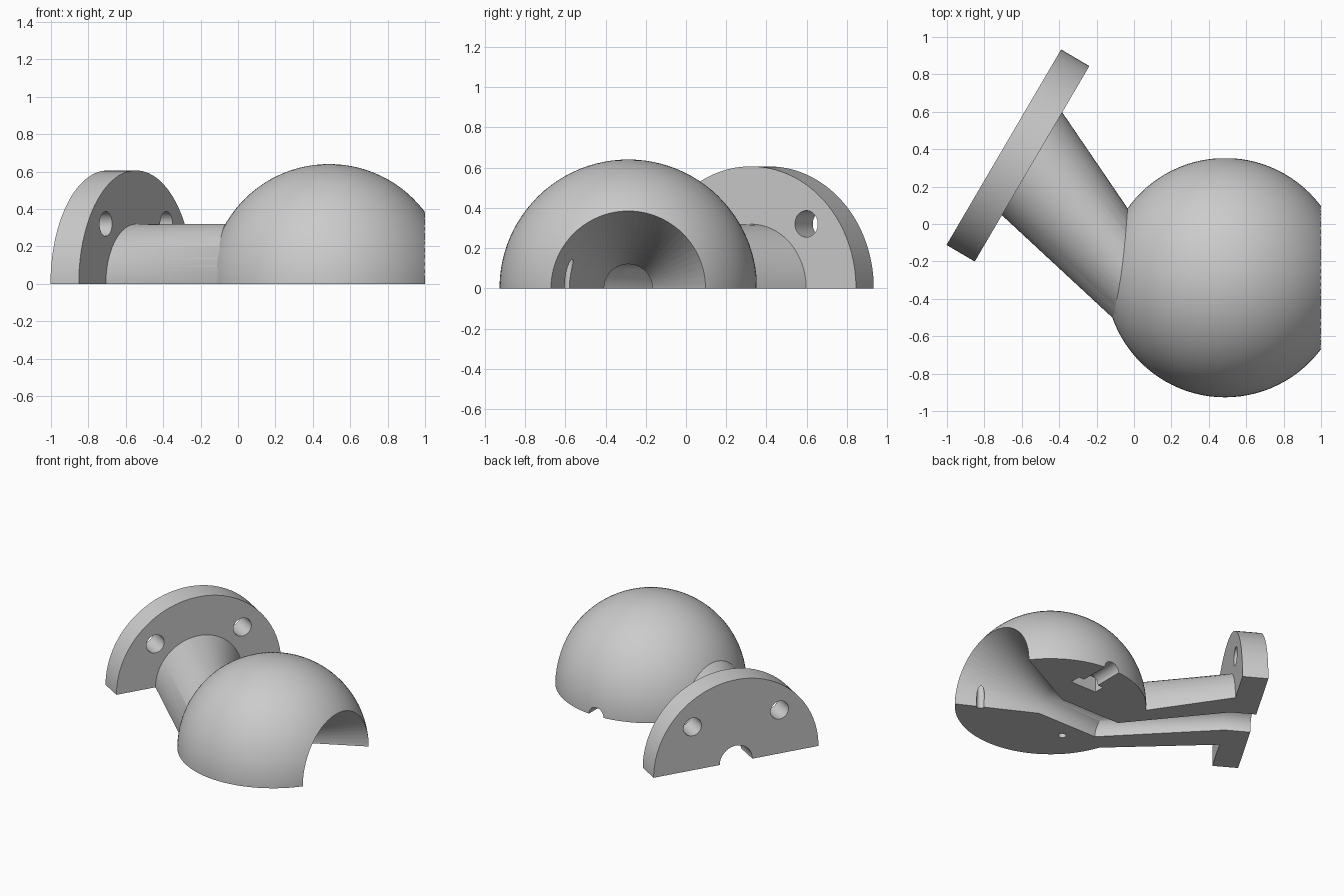
import bpy, bmesh, math
from mathutils import Vector, Matrix

old = bpy.data.objects.get("Cube")
if old:
    bpy.data.objects.remove(old, do_unlink=True)

grey = bpy.data.materials.new("light_grey")
grey.use_nodes = True
colour = (0.6, 0.6, 0.6, 1)
grey.diffuse_color = colour
grey.node_tree.nodes["Principled BSDF"].inputs["Base Color"].default_value = colour

BALL = Vector((0.487, -0.287, 0))       # ball centre
R = 0.64
FACE = Vector((-0.545, 0.322, 0))       # flange face centre, neck side
OUT = Vector((-0.863, 0.506, 0)).normalized()
SIDE = Vector((-OUT.y, OUT.x, 0))
X, Y, Z = Vector((1, 0, 0)), Vector((0, 1, 0)), Vector((0, 0, 1))
NECK_END = Vector((0.0, BALL.y, 0))


def make(name, bm):
    bmesh.ops.recalc_face_normals(bm, faces=bm.faces)
    mesh = bpy.data.meshes.new(name)
    bm.to_mesh(mesh)
    bm.free()
    mesh.materials.append(grey)
    ob = bpy.data.objects.new(name, mesh)
    bpy.context.collection.objects.link(ob)
    return ob


def loft(name, rings, n=64):
    """Closed skin through discs given as (centre, axis, radius)."""
    bm = bmesh.new()
    loops = []
    for centre, axis, r in rings:
        across = X if abs(axis.z) > 0.9 else Z.cross(axis)
        up = axis.cross(across)
        angles = [2 * math.pi * (i + 0.5) / n for i in range(n)]
        loops.append([bm.verts.new(centre + r * (math.cos(t) * across + math.sin(t) * up))
                      for t in angles])
    bm.faces.new(loops[0])
    bm.faces.new(loops[-1])
    for a, b in zip(loops, loops[1:]):
        for i in range(n):
            j = (i + 1) % n
            bm.faces.new((a[i], a[j], b[j]))
            bm.faces.new((a[i], b[j], b[i]))
    return make(name, bm)


def rod(name, a, b, r):
    d = (b - a).normalized()
    return loft(name, [(a, d, r), (b, d, r)], 32)


def box(name, centre, size):
    bm = bmesh.new()
    bmesh.ops.create_cube(bm, size=1, matrix=Matrix.Translation(centre) @ Matrix.Diagonal((*size, 1)))
    return make(name, bm)


# Ball, with an odd ring count so no ring lies on the cutting plane
bm = bmesh.new()
bmesh.ops.create_uvsphere(bm, u_segments=96, v_segments=49, radius=R,
                          matrix=Matrix.Translation(BALL))
body = make("half_ball_mount", bm)

# Flange and the neck that blends into the ball, as one skin
neck = loft("flange_and_neck", [
    (FACE + OUT * 0.175, OUT, 0.606), (FACE, OUT, 0.606),
    (FACE, OUT, 0.319), (NECK_END, -X, 0.321)], 96)

# Flat base and flat front
cutters = [box("below", Vector((0.03, 0.02, -1)), (5, 5, 2)),
           box("beyond", Vector((1.5, 0.02, 0.03)), (1, 5, 5))]

# Horn, throat and channel out through the flange, as one skin
slope = (0.385 - 0.12) / (1 - BALL.x)
cutters.append(loft("horn_and_channel", [
    (FACE + OUT * 0.3, OUT, 0.12), (FACE, OUT, 0.12), (NECK_END, -X, 0.12),
    (BALL, -X, 0.12), (BALL + X * 0.6, -X, 0.12 + slope * 0.6)]))

# Bolt holes in the flange
for s in (-1, 1):
    p = FACE + SIDE * 0.32 * s + Z * 0.32
    cutters.append(rod("bolt_hole", p - OUT * 0.1, p + OUT * 0.3, 0.066))

# Screw hole with nut pocket, and two pin holes in the flat underside
cutters.append(rod("screw_hole", BALL + Y * 0.36, BALL + Y * 0.8, 0.06))
cutters.append(box("nut_pocket", BALL + Y * 0.38, (0.21, 0.08, 0.22)))
for dx, dy in ((-0.31, -0.25), (0.36, -0.30)):
    p = BALL + X * dx + Y * dy
    cutters.append(rod("pin_hole", p - Z * 0.1, p + Z * 0.2, 0.026))

# Join the parts, then cut
for ob, op in [(neck, 'UNION')] + [(c, 'DIFFERENCE') for c in cutters]:
    mod = body.modifiers.new(ob.name, 'BOOLEAN')
    mod.operation, mod.object, mod.solver = op, ob, 'EXACT'
    ob.hide_render = True
bpy.context.view_layer.update()
body.data = bpy.data.meshes.new_from_object(
    body.evaluated_get(bpy.context.evaluated_depsgraph_get()))
body.modifiers.clear()
for ob in [neck] + cutters:
    bpy.data.objects.remove(ob, do_unlink=True)

body.data.materials.clear()
body.data.materials.append(grey)
for poly in body.data.polygons:
    poly.material_index = 0
bpy.ops.object.select_all(action='DESELECT')
body.select_set(True)
bpy.context.view_layer.objects.active = body
bpy.ops.object.shade_smooth_by_angle(angle=math.radians(30))
